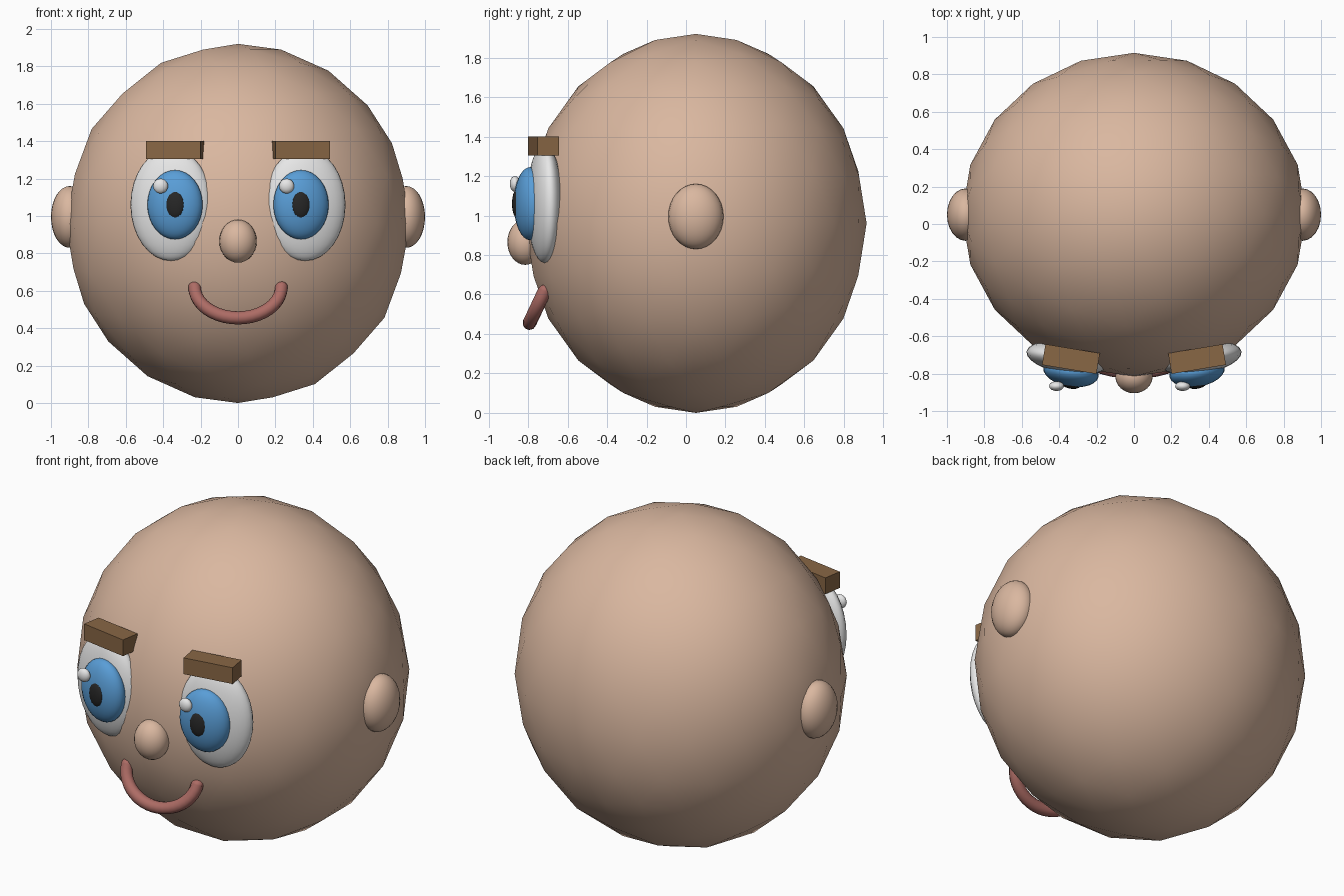
import bpy, math
from math import radians

if "Cube" in bpy.data.objects:
    bpy.data.objects.remove(bpy.data.objects["Cube"])


def material(name, rgb):
    m = bpy.data.materials.new(name)
    m.diffuse_color = (*rgb, 1)
    m.use_nodes = True
    m.node_tree.nodes["Principled BSDF"].inputs["Base Color"].default_value = m.diffuse_color
    return m


SKIN = material("skin", (0.70, 0.475, 0.35))
WHITE = material("eye white", (0.83, 0.83, 0.83))
BLUE = material("iris blue", (0.10, 0.34, 0.68))
BLACK = material("pupil black", (0.02, 0.02, 0.02))
BROWN = material("brow brown", (0.25, 0.135, 0.06))
LIP = material("lip red", (0.42, 0.15, 0.13))


def finish(name, mat, smooth=True):
    ob = bpy.context.object
    ob.name = name
    ob.data.materials.append(mat)
    if smooth:
        bpy.ops.object.shade_smooth()
    return ob


def ellipsoid(name, mat, centre, radii, turn=0, segments=24):
    bpy.ops.mesh.primitive_uv_sphere_add(segments=segments, ring_count=segments * 2 // 3,
                                         radius=1, location=centre)
    ob = finish(name, mat)
    ob.scale = radii
    ob.rotation_euler.z = turn
    return ob


# Head: coarse icosphere with smooth shading
bpy.ops.mesh.primitive_ico_sphere_add(subdivisions=3, radius=1, location=(0, 0.05, 0.96))
finish("head", SKIN).scale = (0.92, 0.865, 0.96)

# Nose
ellipsoid("nose", SKIN, (0, -0.815, 0.865), (0.1, 0.09, 0.115))

for side, s in (("left", -1), ("right", 1)):
    turn = s * radians(9.5)

    # Ear
    ellipsoid(side + "_ear", SKIN, (s * 0.9, 0.05, 0.995), (0.1, 0.14, 0.165))

    # Eye layers, turned slightly outwards
    ellipsoid(side + "_eye_white", WHITE, (s * 0.358, -0.717, 1.06), (0.22, 0.084, 0.3), turn)
    ellipsoid(side + "_iris", BLUE, (s * 0.337, -0.79, 1.06), (0.15, 0.08, 0.185), turn)
    ellipsoid(side + "_pupil", BLACK, (s * 0.337, -0.857, 1.06), (0.052, 0.024, 0.072), turn, 12)

    # Highlight sits to the same side on both eyes
    ellipsoid(side + "_eye_highlight", WHITE, (s * 0.337 - 0.077, -0.867, 1.16),
              (0.04, 0.026, 0.04), 0, 16)

    # Eyebrow block
    bpy.ops.mesh.primitive_cube_add(size=1, location=(s * 0.337, -0.722, 1.353))
    brow = finish(side + "_eyebrow", BROWN, False)
    brow.scale = (0.295, 0.112, 0.097)
    brow.rotation_euler.z = turn

# Mouth: smiling tube leaning forward at the bottom
curve = bpy.data.curves.new("mouth_path", "CURVE")
curve.dimensions = "3D"
curve.bevel_depth = 0.035
curve.bevel_resolution = 3
curve.use_fill_caps = True
spline = curve.splines.new("POLY")
N = 20
spline.points.add(N)
for i, p in enumerate(spline.points):
    a = math.pi * (1 + i / N)
    drop = -math.sin(a)
    p.co = (0.232 * math.cos(a), -0.715 - 0.078 * drop, 0.62 - 0.165 * drop, 1)
mouth = bpy.data.objects.new("mouth", curve)
bpy.context.collection.objects.link(mouth)
bpy.ops.object.select_all(action="DESELECT")
mouth.select_set(True)
bpy.context.view_layer.objects.active = mouth
bpy.ops.object.convert(target="MESH")
mouth = bpy.context.object
mouth.name = "mouth"
if not mouth.data.materials:
    mouth.data.materials.append(LIP)
bpy.ops.object.shade_smooth_by_angle(angle=radians(50))

# Rounded mouth corners
for side, s in (("left", -1), ("right", 1)):
    ellipsoid(side + "_mouth_corner", LIP, (s * 0.232, -0.715, 0.62), (0.034, 0.034, 0.03), 0, 12)
